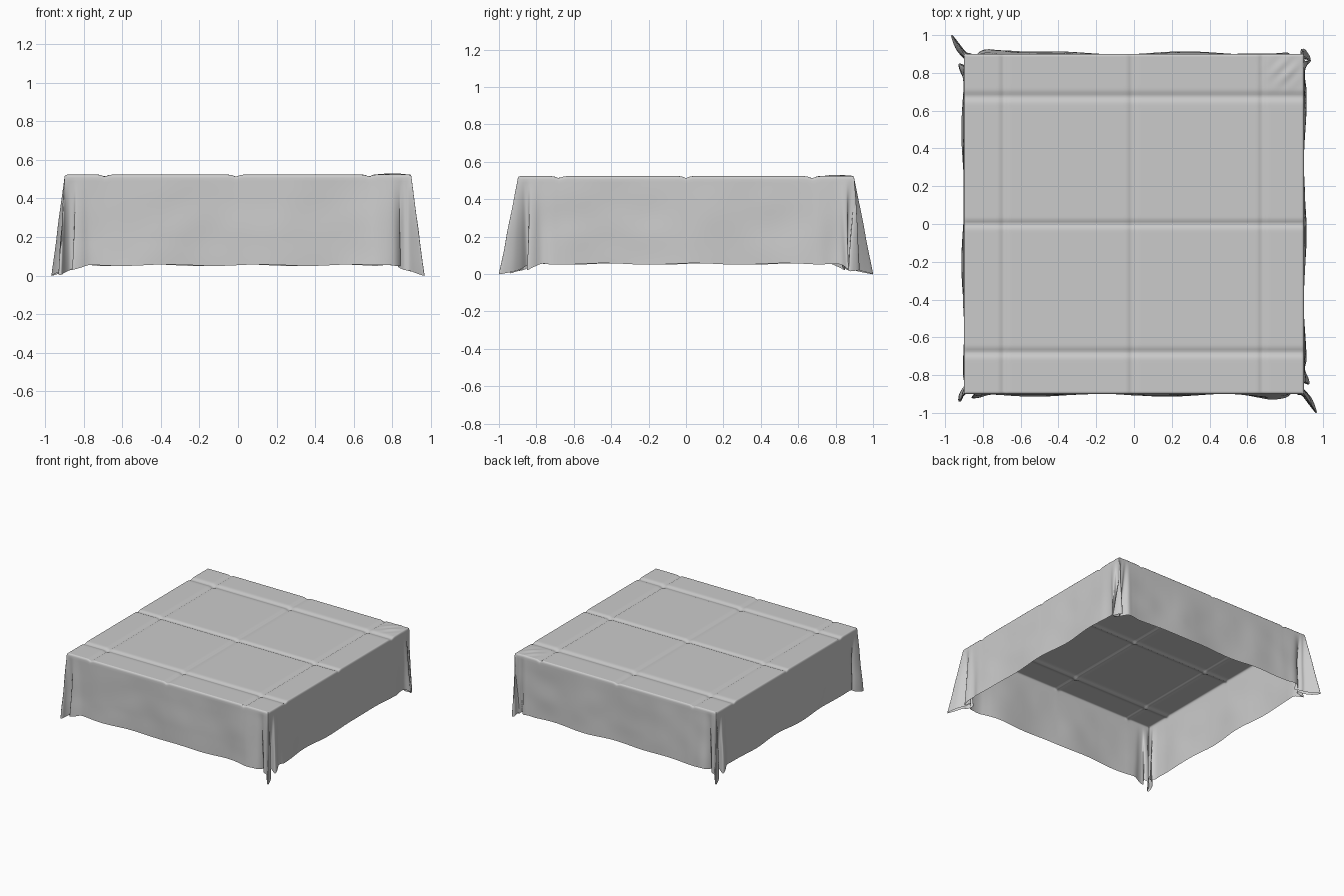
import bpy, bmesh, math
from mathutils import Vector, noise

if "Cube" in bpy.data.objects:
    bpy.data.objects.remove(bpy.data.objects["Cube"])

TOP, H = 0.523, 0.9


def top_z(x, y):
    """Height of the top panel: pressed fold creases plus corner wrinkles."""
    z = TOP
    for c, w in ((-0.69, 0.014), (-0.01, 0.016), (0.68, 0.014)):
        z -= 0.010 * math.exp(-((x - c) / w) ** 2)
    for c, w in ((-0.68, 0.018), (0.0, 0.015), (0.675, 0.02)):
        z -= 0.010 * math.exp(-((y - c) / w) ** 2)
    d = math.hypot(x - 0.8, y - 0.81)
    z += 0.008 * math.exp(-(d / 0.07) ** 2) * (0.6 + 0.4 * math.sin(70 * (x - y)))
    return z


def finish(name, bm):
    me = bpy.data.meshes.new(name)
    bm.to_mesh(me)
    bm.free()
    ob = bpy.data.objects.new(name, me)
    bpy.context.collection.objects.link(ob)
    me.shade_smooth()
    return ob


# Top panel with creases
bm = bmesh.new()
bmesh.ops.create_grid(bm, x_segments=150, y_segments=150, size=H - 0.012)
for v in bm.verts:
    v.co.z = top_z(v.co.x, v.co.y)
finish("cloth_top", bm)

# Hem outlines of the pleated corners: along side, outward, height
long_flap = [(0.78, 0.925, 0.055), (0.82, 0.91, 0.05), (0.845, 0.875, 0.05),
             (0.83, 0.86, 0.045), (0.86, 0.90, 0.03), (0.89, 0.91, 0.025),
             (0.925, 0.955, 0.012), (0.96, 0.998, 0.0), (0.967, 0.99, 0.0),
             (0.945, 0.93, 0.012), (0.91, 0.885, 0.025), (0.87, 0.85, 0.045),
             (0.88, 0.835, 0.04), (0.925, 0.85, 0.02), (0.925, 0.82, 0.035),
             (0.905, 0.77, 0.055)]
short_flap = [(0.78, 0.905, 0.055), (0.83, 0.90, 0.05), (0.86, 0.875, 0.05),
              (0.84, 0.86, 0.045), (0.86, 0.90, 0.025), (0.90, 0.925, 0.015),
              (0.935, 0.93, 0.005), (0.938, 0.915, 0.005), (0.90, 0.90, 0.015),
              (0.87, 0.87, 0.03), (0.885, 0.84, 0.045), (0.92, 0.86, 0.03),
              (0.92, 0.82, 0.04), (0.905, 0.77, 0.055)]
side_flap = [(0.78, 0.905, 0.055), (0.83, 0.91, 0.05), (0.86, 0.935, 0.03),
             (0.87, 0.93, 0.02), (0.85, 0.89, 0.03), (0.86, 0.87, 0.045),
             (0.89, 0.88, 0.04), (0.925, 0.885, 0.025), (0.92, 0.91, 0.02),
             (0.87, 0.935, 0.015), (0.84, 0.93, 0.02), (0.86, 0.895, 0.045),
             (0.82, 0.905, 0.05), (0.77, 0.905, 0.055)]
# side_flap and the others are in (along, out); past the corner "out" leads
side_flap[10:] = [(0.875, 0.88, 0.03), (0.86, 0.86, 0.045),
                  (0.905, 0.82, 0.05), (0.905, 0.77, 0.055)]


def spin(a, b, k):
    """Corner-local (along, out) to world, turned k quarter turns."""
    x, y = a, -b
    for _ in range(k):
        x, y = -y, x
    return x, y


# Matching top-edge and hem control points all the way round
upper, lower = [], []
for k, flap in enumerate((long_flap, side_flap, long_flap, short_flap)):
    for i in range(27):
        a = -0.72 + 1.44 * i / 26
        out = 0.906 + 0.008 * math.sin(9 * a + 2 * k)
        if k in (0, 2):
            out += 0.022 * math.exp(-((a - 0.74) / 0.14) ** 2)
        lower.append(Vector((*spin(a, out, k), 0.054 + 0.004 * math.sin(13 * a + k))))
        upper.append(Vector((*spin(a, H, k), 0)))
    n = len(flap) - 1
    for i, (a, b, z) in enumerate(flap):
        s = 2 * i / n - 1
        q = 0.12 * abs(s) ** 1.6
        lower.append(Vector((*spin(a, b, k), z)))
        upper.append(Vector((*(spin(H - q, H, k) if s < 0 else spin(H, H - q, k)), 0)))


def smooth_loop(pts, sub=4):
    """Closed Catmull-Rom resampling."""
    res, n = [], len(pts)
    for i in range(n):
        p, q, r, s = (pts[(i + j) % n] for j in (-1, 0, 1, 2))
        for m in range(sub):
            t = m / sub
            res.append(0.5 * (2 * q + (r - p) * t + (2 * p - 5 * q + 4 * r - s) * t * t
                              + (3 * q - p - 3 * r + s) * t ** 3))
    return res


upper, lower = smooth_loop(upper), smooth_loop(lower)

# Hanging skirt, rolled over the top edge
bm = bmesh.new()
rings = []
for f, dz in ((0.986, 0.0), (0.993, 0.001), (0.998, 0.006)):
    rings.append([bm.verts.new((u.x * f, u.y * f, top_z(u.x * f, u.y * f) - dz))
                  for u in upper])
ROWS = 26
for r in range(ROWS + 1):
    t = r / ROWS
    ring = []
    for u, l in zip(upper, lower):
        p = u.lerp(l, t)
        p.z = (top_z(u.x, u.y) - 0.016) * (1 - t) + l.z * t
        wob = 0.006 * noise.noise(p * 5) * math.sin(math.pi * t)
        out = Vector((u.x, 0, 0)) if abs(u.x) > abs(u.y) else Vector((0, u.y, 0))
        ring.append(bm.verts.new(p + out.normalized() * wob))
    rings.append(ring)
for A, B in zip(rings, rings[1:]):
    for i in range(len(A)):
        j = (i + 1) % len(A)
        bm.faces.new((A[i], B[i], B[j], A[j]))
finish("cloth_skirt", bm)
